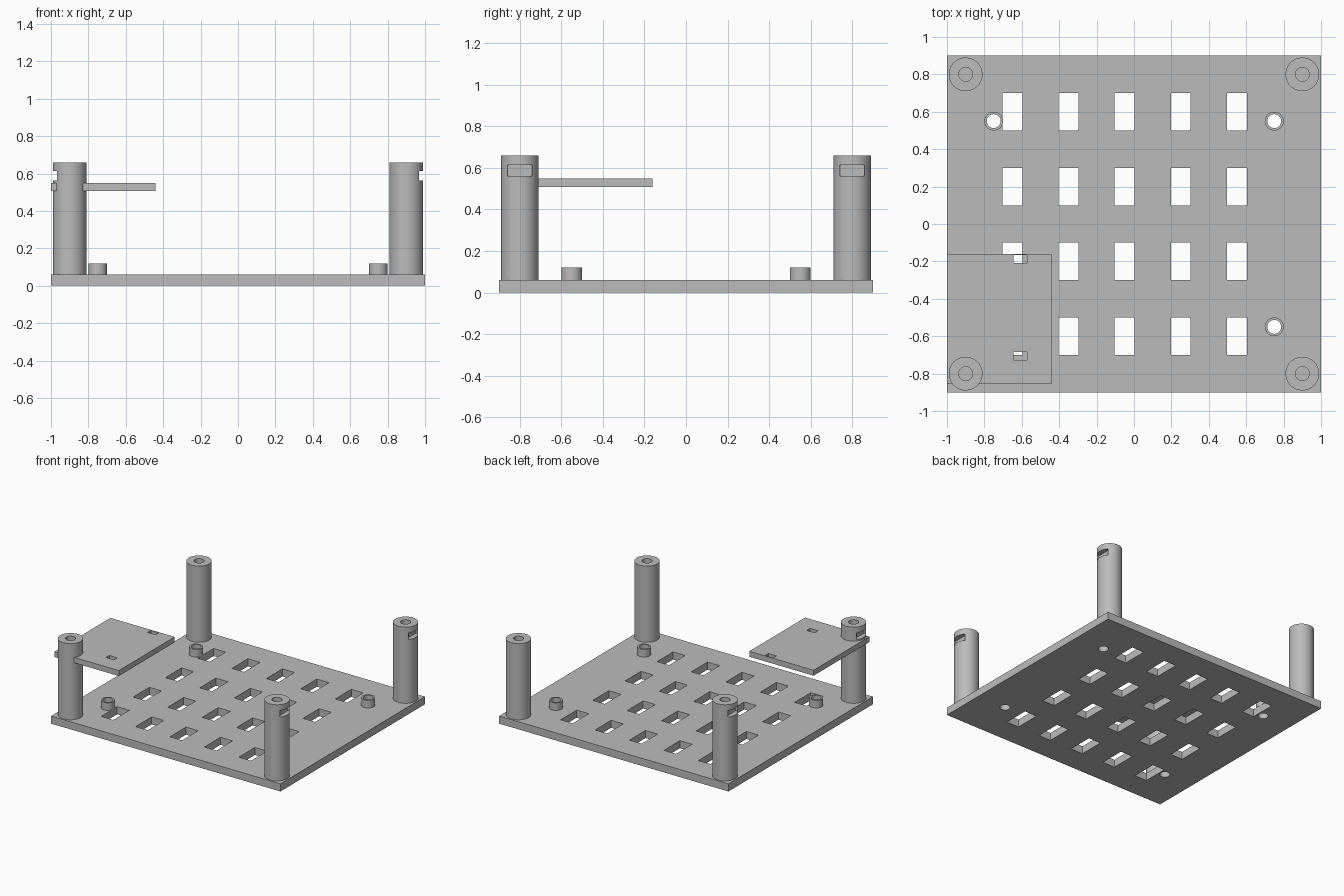
import bpy
import math

if "Cube" in bpy.data.objects:
    bpy.data.objects.remove(bpy.data.objects["Cube"])

grey = bpy.data.materials.new("plain grey")
grey.use_nodes = True
COLOUR = (0.5, 0.5, 0.5, 1)
grey.diffuse_color = COLOUR
grey.node_tree.nodes["Principled BSDF"].inputs["Base Color"].default_value = COLOUR


def finish(obj, name):
    obj.name = name
    obj.data.materials.clear()
    obj.data.materials.append(grey)
    return obj


def box(name, x0, x1, y0, y1, z0, z1):
    bpy.ops.mesh.primitive_cube_add(
        size=1, location=((x0 + x1) / 2, (y0 + y1) / 2, (z0 + z1) / 2))
    obj = bpy.context.object
    obj.scale = (x1 - x0, y1 - y0, z1 - z0)
    bpy.ops.object.transform_apply(location=True, rotation=False, scale=True)
    return finish(obj, name)


def cylinder(name, x, y, radius, z0, z1):
    bpy.ops.mesh.primitive_cylinder_add(
        vertices=64, radius=radius, depth=z1 - z0, location=(x, y, (z0 + z1) / 2))
    return finish(bpy.context.object, name)


def cut(obj, cutters):
    """Subtract disjoint cutters from a part, then discard them."""
    bpy.ops.object.select_all(action="DESELECT")
    for c in cutters:
        c.select_set(True)
    bpy.context.view_layer.objects.active = cutters[0]
    if len(cutters) > 1:
        bpy.ops.object.join()
    cutter = bpy.context.object
    cutter.hide_render = True
    mod = obj.modifiers.new("cut", "BOOLEAN")
    mod.operation = "DIFFERENCE"
    mod.solver = "EXACT"
    mod.object = cutter
    bpy.ops.object.select_all(action="DESELECT")
    obj.select_set(True)
    bpy.context.view_layer.objects.active = obj
    bpy.ops.object.modifier_apply(modifier="cut")
    bpy.data.objects.remove(cutter)
    bpy.ops.object.shade_smooth_by_angle(angle=math.radians(30))


CORNERS = [("front_right", -1, -1), ("front_left", 1, -1),
           ("back_right", -1, 1), ("back_left", 1, 1)]
BASE_TOP = 0.06
POST_TOP = 0.66
BORE = 0.037

# Base plate with a grid of rectangular windows and four screw holes
base = box("base_plate", -1, 1, -0.9, 0.9, 0, BASE_TOP)
holes = []
for col in range(5):
    for row in range(4):
        x, y = -0.65 + 0.3 * col, -0.6 + 0.4 * row
        holes.append(box("window", x - 0.053, x + 0.053, y - 0.1, y + 0.1, -0.1, 0.2))
cut(base, holes)
cut(base, [cylinder("hole", sx * 0.75, sy * 0.55, BORE, -0.1, 0.2)
           for _, sx, sy in CORNERS])

for corner, sx, sy in CORNERS:
    # Tall corner post, bored from the top, with a slot on its outer side
    x, y = sx * 0.9, sy * 0.8
    post = cylinder("post_" + corner, x, y, 0.09, BASE_TOP, POST_TOP)
    cut(post, [cylinder("bore", x, y, BORE, BASE_TOP + 0.002, 1)])
    inner, outer = sorted((x + sx * 0.05, x + sx * 0.15))
    cut(post, [box("slot", inner, outer, y - 0.06, y + 0.06, 0.562, 0.614)])

    # Short hollow standoff
    x, y = sx * 0.75, sy * 0.55
    standoff = cylinder("standoff_" + corner, x, y, 0.05, BASE_TOP, 0.12)
    cut(standoff, [cylinder("bore", x, y, BORE, 0, 0.3)])

# Raised shelf carried by one post, with two small slots
shelf = box("shelf", -1, -0.44, -0.855, -0.16, 0.507, 0.55)
cut(shelf, [box("slot", -0.643, -0.573, y - 0.021, y + 0.021, 0.4, 0.7)
            for y in (-0.187, -0.705)]
    + [cylinder("bore", -0.9, -0.8, BORE, 0.4, 0.7)])
